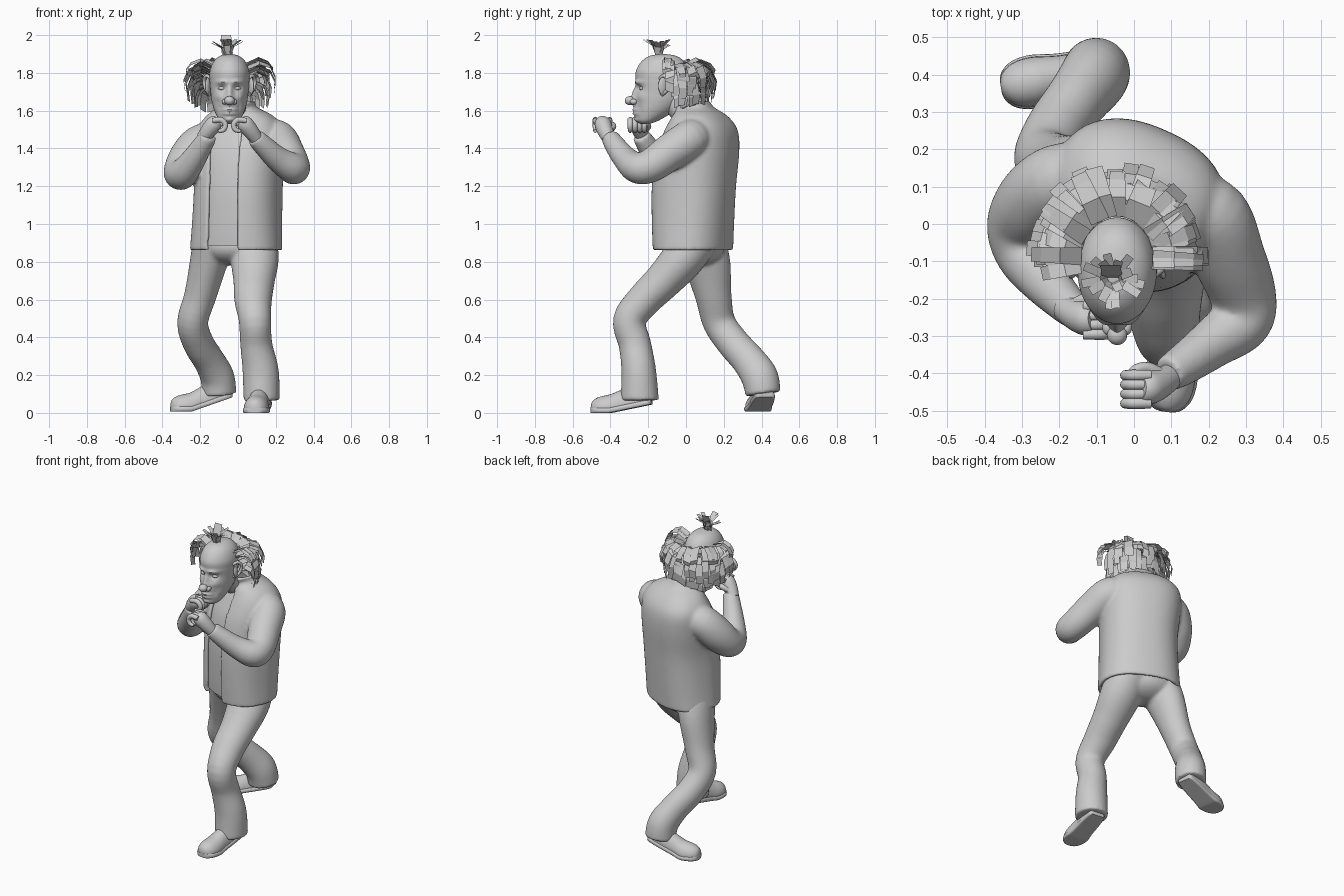
import bpy, bmesh, math, random
from mathutils import Vector, Matrix

random.seed(4)
cube = bpy.data.objects.get("Cube")
if cube:
    bpy.data.objects.remove(cube, do_unlink=True)

grey = bpy.data.materials.new("plain_grey")
grey.use_nodes = True
grey.diffuse_color = (0.6, 0.6, 0.6, 1)
grey.node_tree.nodes["Principled BSDF"].inputs["Base Color"].default_value = (0.6, 0.6, 0.6, 1)


def select(*obs):
    bpy.ops.object.select_all(action="DESELECT")
    for ob in obs:
        ob.select_set(True)
    bpy.context.view_layer.objects.active = obs[0]


def finish(name, bm, smooth=True):
    if smooth:
        bmesh.ops.recalc_face_normals(bm, faces=bm.faces[:])
    for f in bm.faces:
        f.smooth = smooth
    mesh = bpy.data.meshes.new(name)
    bm.to_mesh(mesh)
    bm.free()
    mesh.materials.append(grey)
    ob = bpy.data.objects.new(name, mesh)
    bpy.context.scene.collection.objects.link(ob)
    if smooth:
        select(ob)
        bpy.ops.object.shade_smooth_by_angle(angle=math.radians(50))
    return ob


def fuse(name, *obs):
    """Join overlapping parts into one blended skin."""
    select(*obs)
    bpy.ops.object.join()
    obs[0].name = name
    skin = obs[0].modifiers.new("skin", "REMESH")
    skin.mode = "VOXEL"
    skin.voxel_size = 0.009
    skin.use_smooth_shade = True
    blend = obs[0].modifiers.new("blend", "SMOOTH")
    blend.factor = 0.5
    blend.iterations = 10


def spline(pts, k):
    """Smooth curve through tuples of any length."""
    out = []
    for i in range(len(pts) - 1):
        quad = [pts[max(i - 1, 0)], pts[i], pts[i + 1], pts[min(i + 2, len(pts) - 1)]]
        for s in range(k):
            t = s / k
            out.append([b + t * (c - a) / 2 + t * t * (a - 2.5 * b + 2 * c - d / 2)
                        + t ** 3 * (1.5 * (b - c) + (d - a) / 2) for a, b, c, d in zip(*quad)])
    return out + [list(pts[-1])]


def loft(name, pts, ref=(1, 0, 0), turn=None, gap=0, n=28, k=5, shape=None, square=1):
    """Oval rings (x, y, z, ra, rb) along a path; level rings if turn is given."""
    rows = spline(pts, k)
    centres = [Vector(r[:3]) for r in rows]
    bm = bmesh.new()
    rings = []

    def bulge(v):
        return math.copysign(abs(v) ** square, v)
    for i, r in enumerate(rows):
        if turn is None:
            tan = (centres[min(i + 1, len(rows) - 1)] - centres[max(i - 1, 0)]).normalized()
            side = Vector(ref)
            side = (side - tan * side.dot(tan)).normalized()
            other = tan.cross(side)
        else:
            side = Vector((math.cos(turn), -math.sin(turn), 0))
            other = Vector((math.sin(turn), math.cos(turn), 0))
        ring = []
        for j in range(n + 1 if gap else n):
            a = gap + (2 * math.pi - 2 * gap) * j / n
            p = centres[i] + side * bulge(math.sin(a)) * r[3] - other * bulge(math.cos(a)) * r[-1]
            ring.append(bm.verts.new(shape(p) if shape else p))
        rings.append(ring)
    for lo, hi in zip(rings, rings[1:]):
        for j in range(n):
            m = (j + 1) % len(lo)
            bm.faces.new((lo[j], lo[m], hi[m], hi[j]))
    if not gap:
        bm.faces.new(rings[0][::-1])
        bm.faces.new(rings[-1])
    return finish(name, bm)


def ball(name, centre, size, spin=0):
    bm = bmesh.new()
    bmesh.ops.create_uvsphere(bm, u_segments=28, v_segments=16, radius=1)
    bm.transform(Matrix.Translation(centre) @ Matrix.Rotation(spin, 4, "Z") @ Matrix.Diagonal((*size, 1)))
    return finish(name, bm)


# Torso: closed shirt under an open jacket, both turned towards the right
TURN = math.radians(24)
torso = [(-.01, .037, .86, .235, .183), (-.005, .037, 1, .226, .192), (.002, .042, 1.2, .22, .2),
         (.005, .063, 1.38, .228, .193), (.01, .08, 1.49, .222, .165), (.01, .075, 1.56, .178, .125),
         (-.005, .05, 1.61, .1, .085), (-.012, .02, 1.65, .09, .09)]
jacket = loft("jacket_body", torso, turn=TURN, gap=0.3, n=48, square=.84)
thick = jacket.modifiers.new("cloth", "SOLIDIFY")
thick.thickness = 0.022
thick.offset = 0
select(jacket)
bpy.ops.object.modifier_apply(modifier="cloth")
loft("shirt", [(x, y, max(z, .885), a - .01, b - .01) for x, y, z, a, b in torso[:-1]],
     turn=TURN, n=48, square=.84)
loft("neck", [(-.01, .03, 1.55, .075), (-.03, -.04, 1.63, .072), (-.045, -.09, 1.7, .075)])


# Arms, each bending in its own plane and blended into the jacket
def sleeve(name, pts):
    shoulder, elbow, wrist = (Vector(pts[i][:3]) for i in (0, 3, -1))
    return loft(name, pts, ref=(elbow - shoulder).cross(wrist - elbow))


left = sleeve("left_sleeve", [
    (.14, .05, 1.46, .1), (.21, .015, 1.445, .103), (.252, -.085, 1.38, .098), (.29, -.185, 1.31, .09),
    (.287, -.258, 1.297, .083), (.21, -.32, 1.345, .067), (.13, -.378, 1.42, .055), (.09, -.402, 1.46, .048)])
right = sleeve("right_sleeve", [
    (-.13, .12, 1.44, .1), (-.205, .11, 1.42, .103), (-.265, .06, 1.345, .104), (-.305, -.005, 1.275, .09),
    (-.29, -.08, 1.27, .08), (-.24, -.15, 1.335, .067), (-.18, -.215, 1.43, .053), (-.155, -.238, 1.47, .047)])
fuse("jacket", jacket, left, right)

# Trousers: seat and both legs blended together
seat = ball("seat", (-.03, .05, .88), (.19, .15, .1), -TURN)
left = loft("left_leg", [
    (.08, .06, .95, .12, .13), (.088, -.015, .82, .128, .115), (.085, -.12, .7, .11, .1),
    (.08, -.22, .6, .1, .092), (.09, -.3, .49, .086, .087), (.097, -.27, .36, .085, .086),
    (.12, -.25, .22, .096, .092), (.125, -.245, .065, .096, .102)])
right = loft("right_leg", [
    (-.12, .06, .95, .115, .13), (-.155, .11, .8, .1, .125), (-.2, .145, .62, .085, .097),
    (-.24, .175, .48, .082, .087), (-.21, .25, .37, .082, .087), (-.155, .33, .28, .082, .09),
    (-.11, .39, .19, .09, .098), (-.1, .408, .1, .092, .093)])
fuse("trousers", seat, left, right)


# Shoes: body and sole share one outline, with the heel raised by lift
def shoe(name, ankle, heading, lift):
    ankle = Vector(ankle)
    fwd = Vector((math.sin(heading), -math.cos(heading), 0))
    across = Vector((fwd.y, -fwd.x, 0))

    def ground(p):
        return ankle.z + lift * max(0, 1 - ((p - ankle).dot(fwd) + .065) / .22)

    def clamp(low, high):
        return lambda p: Vector((p.x, p.y, ground(p) + min(max(p.z, low), high)))
    outline = [(-.065, .02, .05), (-.055, .045, .08), (.02, .055, .1), (.1, .058, .085),
               (.17, .066, .07), (.22, .058, .058), (.25, .036, .04), (.26, .012, .018)]
    body, sole = [], []
    for s, w, h in outline:
        p = ankle + fwd * s
        body.append((p.x, p.y, .025, w, h))
        sole.append((p.x, p.y, .013, w + .006, .04))
    loft(name + "_shoe", body, ref=across, shape=clamp(.02, 1))
    loft(name + "_sole", sole, ref=across, shape=clamp(0, .027))


shoe("left", (.12, -.245, 0), -.13, .045)
shoe("right", (-.1, .41, .008), -1.4, .075)


# Loose fists with curled fingers; s is the mirror sign
def hand(name, s, c):
    c = Vector(c)

    def at(x, y, z):
        return c + Vector((s * x, y, z))
    loft(name + "_palm", [(*at(.06, .03, -.06), .036), (*at(.03, .012, -.02), .042),
                          (*at(0, 0, .015), .044), (*at(-.02, 0, .03), .032)], ref=(0, 1, 0))
    for i in range(4):
        y = -.04 + i * .025
        curl = [(.01, .032, .014), (-.035, .036, .015), (-.058, .012, .014), (-.048, -.016, .013), (-.02, -.024, .009)]
        loft(f"{name}_finger_{i + 1}", [(*at(x, y, z), r) for x, z, r in curl], ref=(0, 1, 0), n=12)
    thumb = [(.03, .04, -.015, .018), (0, .055, 0, .016), (-.03, .05, .012, .014), (-.05, .035, .015, .008)]
    loft(name + "_thumb", [(*at(x, y, z), r) for x, y, z, r in thumb], ref=(0, 0, 1), n=12)


hand("left_hand", 1, (.035, -.44, 1.515))
hand("right_hand", -1, (-.125, -.255, 1.515))

# Head: ring loft with sculpted facial bumps (offset x, z, width, height, depth)
HX = -.045
middle = [(1.66, .026, .025, .028), (1.7, .017, .03, .02), (1.605, .036, .009, .014),
          (1.584, .034, .01, .015), (1.552, .03, .014, .012), (1.63, .03, .012, .01)]
paired = [(.04, 1.72, .023, .014, -.016), (.04, 1.752, .03, .011, .013),
          (.06, 1.675, .024, .024, .011), (.05, 1.61, .012, .024, -.006)]
bumps = [(0, *b) for b in middle] + [(s * b[0], *b[1:]) for b in paired for s in (-1, 1)]


def face(p):
    if p.y < -.15:
        push = sum(d * math.exp(-((p.x - HX - x) / w) ** 2 - ((p.z - z) / h) ** 2) for x, z, w, h, d in bumps)
        p.y -= push * min(1, (-.15 - p.y) / .05)
    return p


skull = [(1.53, -.215, .03, .025), (1.55, -.2, .056, .06), (1.6, -.165, .08, .105), (1.65, -.14, .094, .125),
         (1.7, -.13, .1, .13), (1.76, -.125, .105, .14), (1.81, -.125, .104, .14), (1.86, -.123, .084, .113),
         (1.89, -.122, .05, .07), (1.9, -.122, .008, .01)]
loft("head", [(HX, y, z, a, b) for z, y, a, b in skull], turn=0, n=96, k=8, shape=face)
ball("nose_tip", (HX, -.297, 1.653), (.027, .027, .024))
for side, s in (("left", 1), ("right", -1)):
    ball(side + "_nostril", (HX + s * .025, -.277, 1.647), (.015, .02, .015))
    ball(side + "_eye", (HX + s * .04, -.23, 1.718), (.02, .017, .011))
    ball(side + "_ear", (HX + s * .112, -.12, 1.73), (.012, .03, .048), s * .5)
    rim = [(.1, -.14, 1.77, .007), (.122, -.115, 1.785, .01), (.134, -.09, 1.755, .01),
           (.124, -.1, 1.71, .009), (.104, -.13, 1.685, .011)]
    loft(side + "_ear_rim", [(HX + s * x, y, z, r) for x, y, z, r in rim], n=12)


# Hair made of flat bent strips
def strip(bm, path, across, width):
    last = None
    for i, p in enumerate(path):
        w = across * width * (.5 - .03 * i)
        pair = [bm.verts.new(p - w), bm.verts.new(p + w)]
        if last:
            bm.faces.new((last[0], last[1], pair[1], pair[0]))
        last = pair


bm = bmesh.new()
hub = Vector((HX, -.09, 0))
for z, reach, drop, count, sweep in ((1.835, .125, .05, 17, 99), (1.815, .13, .1, 17, 95), (1.78, .125, .11, 16, 85),
                                     (1.735, .11, .1, 15, 78), (1.69, .09, .08, 14, 70)):
    for i in range(count):
        a = math.radians(sweep * (2 * i / (count - 1) - 1) + random.uniform(-6, 6))
        out = Vector((math.sin(a), math.cos(a), 0))
        across = Vector((out.y, -out.x, random.uniform(-.45, .45))).normalized()
        root = 1 / math.hypot(out.x / .095, out.y / .11)
        top = z + random.uniform(-.02, .012)
        far = reach * random.uniform(.8, 1.1)
        path = [hub + out * (root + far * f) + Vector((0, 0, top + rise))
                for f, rise in ((0, 0), (.45, .028), (.85, .008), (1.05, -drop * .5), (1, -drop))]
        strip(bm, path, across, random.uniform(.045, .065))
finish("side_hair", bm, False)

bm = bmesh.new()
base = Vector((-.055, -.145, 1.885))
for i in range(16):
    a = i * 2.4
    out = Vector((math.cos(a), math.sin(a), 0))
    lean = random.uniform(.035, .09)
    up = Vector((0, 0, random.uniform(.06, .095)))
    path = [base + out * .01, base + out * lean * .4 + up * .65, base + out * lean + up]
    strip(bm, path, Vector((-out.y, out.x, 0)), .026)
tall = [base, base + Vector((-.005, .01, .06)), base + Vector((-.008, .035, .115))]
strip(bm, tall, Vector((1, 0, 0)), .06)
finish("top_tuft", bm, False)
